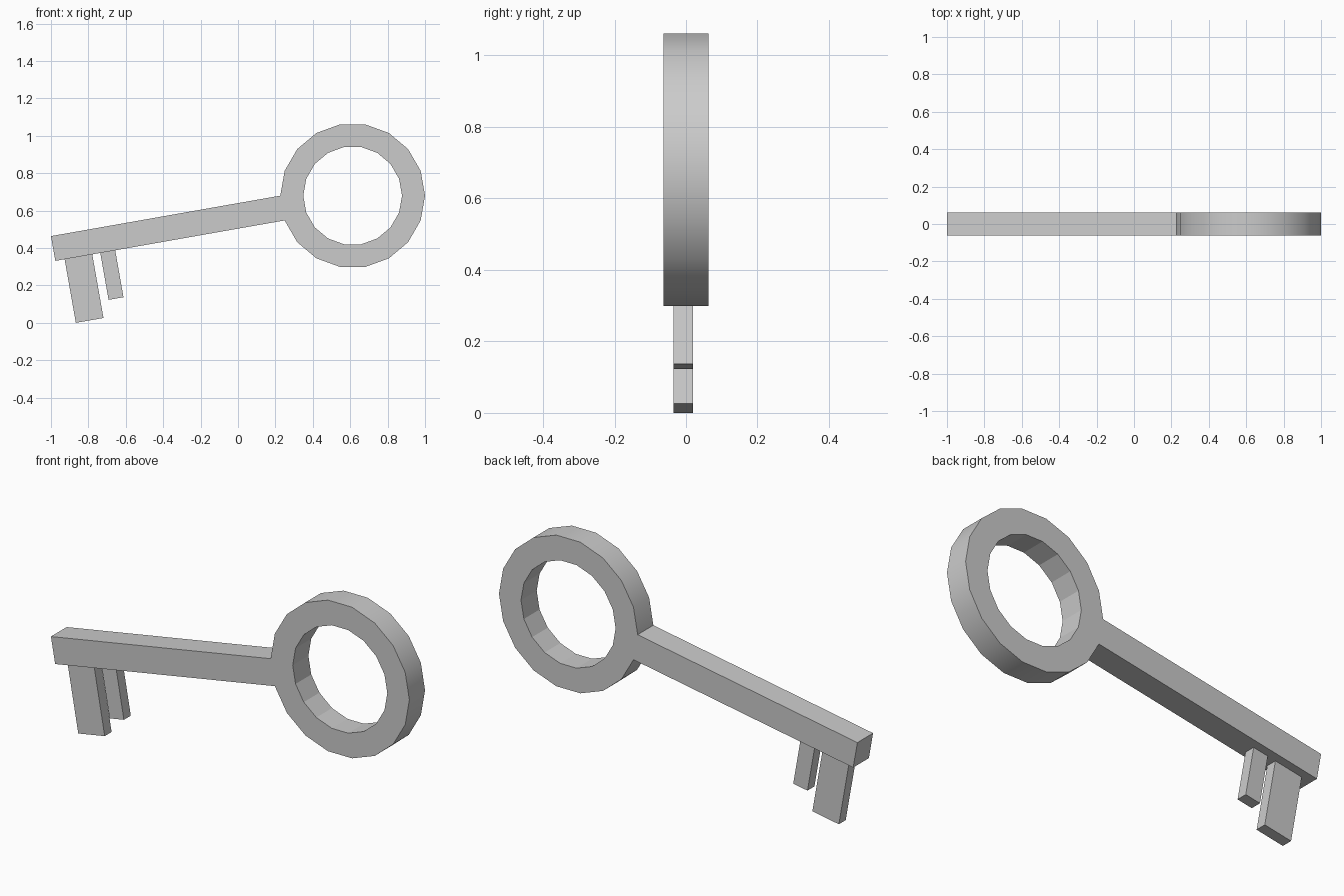
import bpy, bmesh
from math import sin, cos, radians
from mathutils import Vector

if "Cube" in bpy.data.objects:
    bpy.data.objects.remove(bpy.data.objects["Cube"])

HALF = 0.0625                 # half thickness of ring and shaft
CENTRE = Vector((0.613, 0, 0.68))
SIDES = 18
TILT = radians(10)
U = Vector((cos(TILT), 0, sin(TILT)))     # along the shaft, towards the ring
V = Vector((-sin(TILT), 0, cos(TILT)))    # across the shaft, upwards


def finish(bm, name):
    bmesh.ops.recalc_face_normals(bm, faces=bm.faces[:])
    mesh = bpy.data.meshes.new(name)
    bm.to_mesh(mesh)
    bm.free()
    obj = bpy.data.objects.new(name, mesh)
    bpy.context.collection.objects.link(obj)
    return obj


def thicken(bm, depth):
    ext = bmesh.ops.extrude_face_region(bm, geom=bm.faces[:], use_keep_orig=True)
    verts = [g for g in ext["geom"] if isinstance(g, bmesh.types.BMVert)]
    bmesh.ops.translate(bm, verts=verts, vec=(0, depth, 0))


# Ring bow with the shaft pulled out of one of its sides
bm = bmesh.new()


def circle(radius):
    pts = []
    for i in range(SIDES):
        a = radians(360 / SIDES * i)
        p = CENTRE + Vector((radius * cos(a), -HALF, radius * sin(a)))
        pts.append(bm.verts.new(p))
    return pts


outer, inner = circle(0.387), circle(0.264)
for i in range(SIDES):
    j = (i + 1) % SIDES
    bm.faces.new((inner[i], outer[i], outer[j], inner[j]))
root = outer[SIDES // 2], outer[SIDES // 2 + 1]
tip = [bm.verts.new(v.co - U * 1.245) for v in root]
bm.faces.new((root[0], tip[0], tip[1], root[1]))
thicken(bm, 2 * HALF)

# The outer rim is smooth, everything else flat
for f in bm.faces:
    f.smooth = all(abs((Vector((v.co.x, 0, v.co.z)) - CENTRE).length - 0.387) < 1e-3
                   for v in f.verts)
finish(bm, "key_bow_and_shaft")


# Bit teeth under the shaft, set slightly off centre in depth
def tooth(name, corner, width, length):
    bm = bmesh.new()
    base = Vector((corner[0], -0.035, corner[1]))
    up = V * length
    pts = (base, base + U * width, base + U * width + up, base + up)
    bm.faces.new([bm.verts.new(p) for p in pts])
    thicken(bm, 0.055)
    finish(bm, name)


tooth("large_tooth", (-0.867, 0.0), 0.150, 0.35)
tooth("small_tooth", (-0.692, 0.123), 0.081, 0.26)
